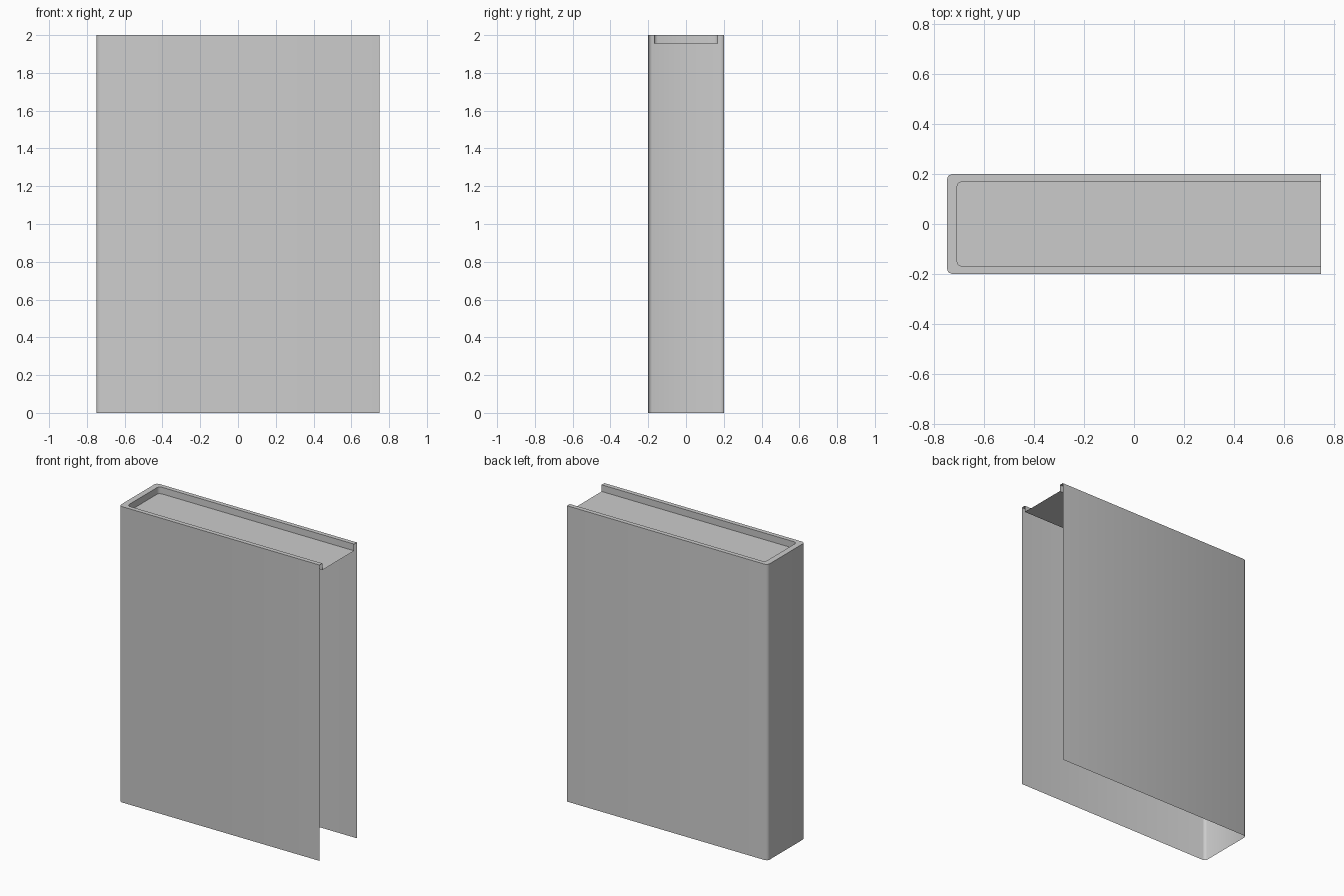
import bpy, bmesh
from math import cos, sin, pi

cube = bpy.data.objects.get("Cube")
if cube:
    bpy.data.objects.remove(cube, do_unlink=True)

OPEN_X, TOP, FLOOR = 0.75, 2.0, 1.955

grey = bpy.data.materials.new("plain grey")
grey.use_nodes = True
colour = (0.6, 0.6, 0.6, 1)
grey.diffuse_color = colour
grey.node_tree.nodes["Principled BSDF"].inputs["Base Color"].default_value = colour


def u_path(spine_x, half_depth, radius, steps=2):
    """U-shaped outline from the open front end, round the spine, to the open back end."""
    back = []
    for i in range(steps + 1):
        a = pi / 2 * i / steps
        back.append((spine_x + radius * (1 - sin(a)), half_depth - radius * (1 - cos(a))))
    back = [(OPEN_X, half_depth)] + back
    return [(x, -y) for x, y in back] + [(x, y) for x, y in reversed(back)]


def finish(name, bm):
    mesh = bpy.data.meshes.new(name)
    bm.to_mesh(mesh)
    bm.free()
    obj = bpy.data.objects.new(name, mesh)
    bpy.context.collection.objects.link(obj)
    mesh.materials.append(grey)
    bpy.ops.object.select_all(action='DESELECT')
    obj.select_set(True)
    bpy.context.view_layer.objects.active = obj
    bpy.ops.object.shade_smooth_by_angle(angle=pi / 3)


def ring(bm, path, z):
    return [bm.verts.new((x, y, z)) for x, y in path]


outer = u_path(-0.75, 0.2, 0.02)
inner = u_path(-0.71, 0.17, 0.02)

# Cover: thin outer wall, flat top rim and short inner lip, open below and at one end
bm = bmesh.new()
rings = [ring(bm, outer, 0), ring(bm, outer, TOP), ring(bm, inner, TOP), ring(bm, inner, FLOOR)]
for low, high in zip(rings, rings[1:]):
    for i in range(len(low) - 1):
        bm.faces.new((low[i + 1], low[i], high[i], high[i + 1]))
finish("cover", bm)

# Recessed top sheet of the page block
bm = bmesh.new()
sheet = bm.faces.new(ring(bm, inner, FLOOR))
sheet.normal_update()
if sheet.normal.z < 0:
    sheet.normal_flip()
finish("page_top", bm)
